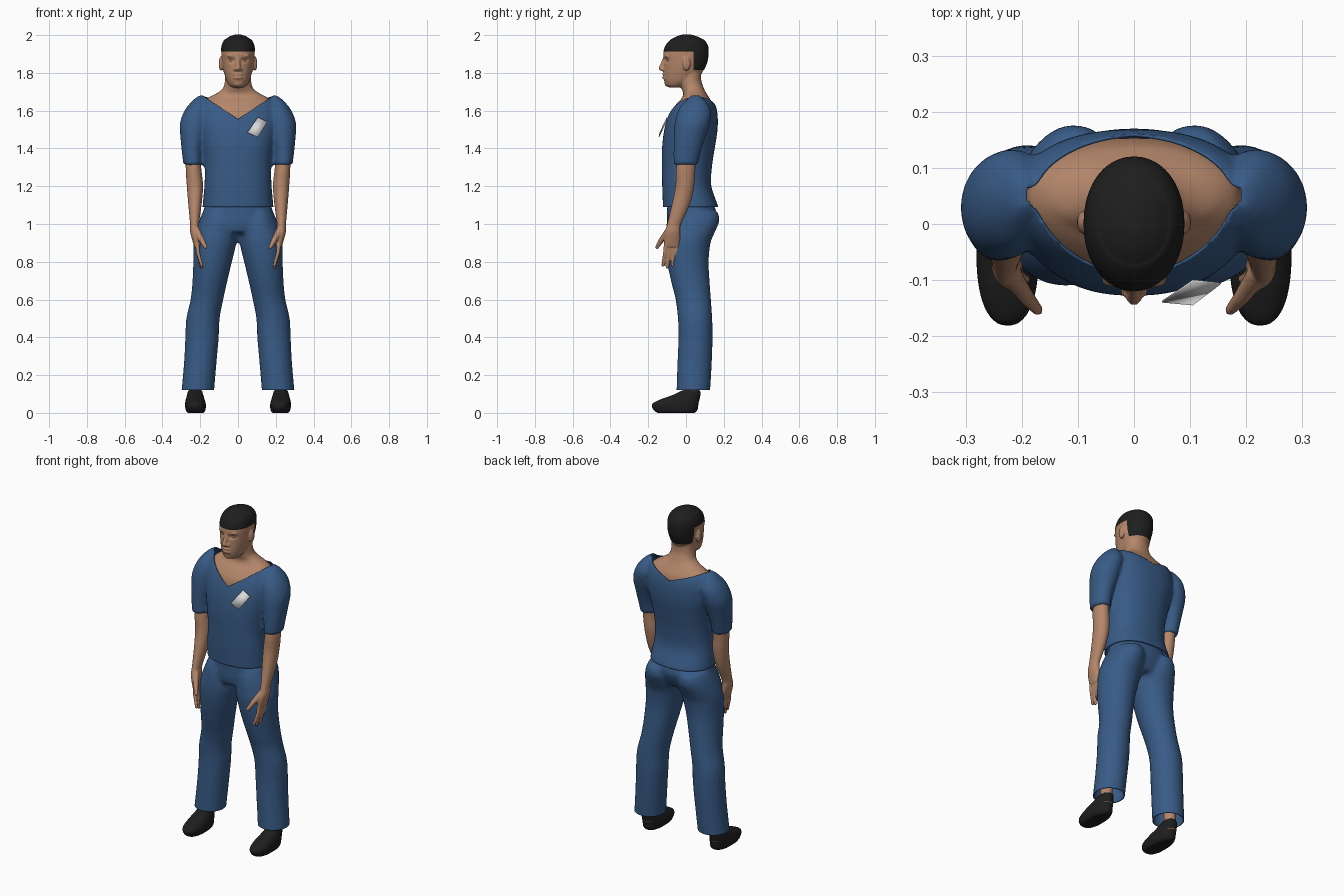
import bpy, bmesh, math
from mathutils import Vector, Matrix

cube = bpy.data.objects.get("Cube")
if cube:
    bpy.data.objects.remove(cube, do_unlink=True)


def material(name, rgb):
    m = bpy.data.materials.new(name)
    m.use_nodes = True
    m.diffuse_color = (*rgb, 1)
    shader = m.node_tree.nodes["Principled BSDF"]
    shader.inputs["Base Color"].default_value = (*rgb, 1)
    shader.inputs["Roughness"].default_value = 0.8
    return m


BLUE = material("blue cloth", (0.04, 0.105, 0.24))
SKIN = material("skin", (0.46, 0.24, 0.145))
BLACK = material("black", (0.013, 0.013, 0.013))
WHITE = material("card white", (0.7, 0.7, 0.7))


def loft(bm, rows, side=1, power=2.0, seg=40, steps=4):
    """Closed loft; each row is z, x min, x max, y front, y back."""
    rows = sorted(rows)
    path = []
    for i in range(len(rows) - 1):
        p = [Vector(rows[min(max(i + k, 0), len(rows) - 1)]) for k in (-1, 0, 1, 2)]
        for s in range(steps):
            t = s / steps
            path.append(p[1] + 0.5 * t * (p[2] - p[0] + t * (2 * p[0] - 5 * p[1] + 4 * p[2] - p[3]
                        + t * (3 * (p[1] - p[2]) + p[3] - p[0]))))
    path.append(Vector(rows[-1]))
    rings = []
    for z, x0, x1, y0, y1 in path:
        ring = []
        for k in range(seg):
            a = math.tau * k / seg
            c, s = (math.copysign(abs(f) ** (2 / power), f) for f in (math.cos(a), math.sin(a)))
            ring.append(bm.verts.new((side * (x0 + x1) / 2 + c * (x1 - x0) / 2,
                                      (y0 + y1) / 2 + s * (y1 - y0) / 2, z)))
        rings.append(ring)
    for a, b in zip(rings, rings[1:]):
        for k in range(seg):
            n = (k + 1) % seg
            bm.faces.new((a[k], a[n], b[n], b[k]))
    bm.faces.new(rings[0][::-1])
    bm.faces.new(rings[-1])


def centred(rows):
    """Rows of z, half width, y front, y back."""
    return [(z, -w, w, f, b) for z, w, f, b in rows]


def ball(bm, centre, radii):
    mat = Matrix.Translation(centre) @ Matrix.Diagonal((*radii, 1))
    bmesh.ops.create_uvsphere(bm, u_segments=14, v_segments=8, radius=1, matrix=mat)


def digit(bm, points, r0, r1, steps=6):
    """Tapered chain of balls along a path."""
    n = (len(points) - 1) * steps
    for i in range(n + 1):
        k = min(i // steps, len(points) - 2)
        c = Vector(points[k]).lerp(Vector(points[k + 1]), i / steps - k)
        ball(bm, c, [r0 + (r1 - r0) * i / n] * 3)


def finish(bm, name, mats, voxel=0, smooth=3):
    bmesh.ops.recalc_face_normals(bm, faces=bm.faces)
    mesh = bpy.data.meshes.new(name)
    bm.to_mesh(mesh)
    bm.free()
    ob = bpy.data.objects.new(name, mesh)
    bpy.context.collection.objects.link(ob)
    if voxel:
        r = ob.modifiers.new("merge", "REMESH")
        r.mode, r.voxel_size = "VOXEL", voxel
        s = ob.modifiers.new("soften", "SMOOTH")
        s.factor, s.iterations = 0.5, smooth
        bpy.context.view_layer.update()
        deps = bpy.context.evaluated_depsgraph_get()
        baked = bpy.data.meshes.new_from_object(ob.evaluated_get(deps))
        ob.modifiers.clear()
        ob.data = baked
        bpy.data.meshes.remove(mesh)
    ob.data.materials.clear()
    for m in mats:
        ob.data.materials.append(m)
    ob.data.polygons.foreach_set("use_smooth", [True] * len(ob.data.polygons))
    return ob


def slice_mesh(bm, co, no):
    bmesh.ops.bisect_plane(bm, geom=bm.verts[:] + bm.edges[:] + bm.faces[:], plane_co=co, plane_no=no)


def trim(ob, planes, doomed):
    """Cut along planes, then delete the faces whose centre meets the rule."""
    bm = bmesh.new()
    bm.from_mesh(ob.data)
    for co, no in planes:
        slice_mesh(bm, co, no)
    bad = [f for f in bm.faces if doomed(f.calc_center_median())]
    bmesh.ops.delete(bm, geom=bad, context="FACES")
    bm.to_mesh(ob.data)
    bm.free()
    shell = ob.modifiers.new("cloth thickness", "SOLIDIFY")
    shell.thickness, shell.offset = 0.005, -1


# Shirt with short sleeves
bm = bmesh.new()
loft(bm, centred([(1.06, .187, -.118, .172), (1.1, .187, -.122, .168), (1.2, .178, -.126, .134),
                  (1.3, .176, -.127, .137), (1.4, .188, -.127, .152), (1.5, .208, -.115, .167),
                  (1.58, .213, -.092, .167), (1.64, .202, -.06, .153), (1.675, .175, -.02, .125),
                  (1.695, .11, 0, .1)]), power=2.3, seg=56)
for s in (1, -1):
    loft(bm, [(1.313, .191, .289, -.066, .062), (1.38, .187, .297, -.066, .078),
              (1.45, .172, .304, -.065, .1), (1.53, .15, .308, -.06, .126), (1.6, .145, .283, -.042, .132),
              (1.65, .165, .244, -.005, .105), (1.68, .18, .207, .025, .075)], s)
shirt = finish(bm, "shirt", [BLUE], .01, 4)
neck_planes = [((0, 0, base), (s * slope, 0, -1)) for s in (1, -1)
               for base, slope in ((1.555, .667), (1.615, .34))]
trim(shirt, neck_planes + [((0, .04, 0), (0, 1, 0)), ((0, 0, 1.09), (0, 0, 1))],
     lambda c: c.z < 1.09 or c.z > (1.555 + .667 * abs(c.x) if c.y < .04 else 1.615 + .34 * abs(c.x)))

# Trousers with open hems
bm = bmesh.new()
loft(bm, centred([(1.13, .165, -.09, .135), (1.09, .178, -.1, .152), (1.05, .19, -.1, .162),
                  (1.0, .205, -.1, .145), (.955, .2, -.09, .12)]))
for s in (1, -1):
    loft(bm, [(1.07, .03, .183, -.08, .165), (1.02, .01, .205, -.1, .178), (.95, .004, .228, -.108, .15),
              (.9, .008, .237, -.11, .13), (.8, .032, .237, -.1, .12), (.7, .056, .241, -.08, .125),
              (.6, .078, .251, -.055, .132), (.5, .097, .274, -.043, .139), (.4, .102, .279, -.04, .141),
              (.25, .115, .287, -.046, .136), (.07, .13, .304, -.052, .125)], s)
trousers = finish(bm, "trousers", [BLUE], .013)
trim(trousers, [((0, 0, .122), (0, 0, 1))], lambda c: c.z < .122)

# Head, neck and upper chest
bm = bmesh.new()
loft(bm, centred([(1.45, .175, -.095, .14), (1.55, .195, -.088, .153), (1.6, .193, -.075, .15),
                  (1.64, .185, -.047, .14), (1.67, .155, -.02, .122), (1.695, .108, -.015, .106),
                  (1.72, .079, -.025, .094), (1.76, .069, -.035, .081), (1.82, .066, -.03, .08)]), power=2.2)
loft(bm, centred([(1.722, .028, -.088, -.035), (1.735, .046, -.106, 0), (1.76, .061, -.116, .05),
                  (1.79, .071, -.119, .078), (1.82, .079, -.118, .096), (1.86, .085, -.118, .112),
                  (1.9, .088, -.12, .118), (1.94, .086, -.109, .116), (1.97, .074, -.086, .098),
                  (1.992, .046, -.053, .062), (2.003, .014, -.02, .025)]), power=2.1)
digit(bm, [(0, -.112, 1.883), (0, -.131, 1.824)], .009, .014)
for s in (1, -1):
    ball(bm, (s * .014, -.121, 1.819), (.01, .011, .009))
    ball(bm, (s * .091, .003, 1.848), (.011, .021, .038))
    ball(bm, (s * .034, -.1, 1.89), (.026, .014, .008))
for z in (1.791, 1.775):
    ball(bm, (0, -.114, z), (.027, .013, .008))
ball(bm, (0, -.094, 1.742), (.027, .02, .016))
head = finish(bm, "head_and_neck", [SKIN, BLACK], .0055, 2)

# Eye sockets, mouth line and cropped hair
bm = bmesh.new()
bm.from_mesh(head.data)
for v in bm.verts:
    if v.co.y < -.06 and v.co.z > 1.7:
        x, z = abs(v.co.x), v.co.z
        v.co.y += .012 * math.exp(-((x - .034) / .018) ** 2 - ((z - 1.868) / .011) ** 2)
        v.co.y += .004 * math.exp(-(x / .026) ** 2 - ((z - 1.783) / .004) ** 2)
for co, no in (((0, 0, 1.912), (0, 0, 1)), ((0, .04, 0), (0, 1, 0)), ((0, 0, 1.815), (0, 0, 1))):
    slice_mesh(bm, co, no)
for f in bm.faces:
    c = f.calc_center_median()
    f.material_index = int(c.z > 1.912 or (c.y > .04 and c.z > 1.815))
bm.normal_update()
for v in [v for v in bm.verts if all(f.material_index for f in v.link_faces) and v.co.z < 1.98]:
    v.co += v.normal * .002
bm.to_mesh(head.data)
bm.free()

bm = bmesh.new()
for s in (1, -1):
    ball(bm, (s * .034, -.088, 1.866), (.016, .014, .01))
finish(bm, "eyelids", [SKIN])

# Arms and hands
bm = bmesh.new()
for s in (1, -1):
    loft(bm, [(1.42, .205, .275, -.03, .06), (1.3, .195, .277, -.052, .05), (1.2, .185, .271, -.056, .043),
              (1.1, .193, .263, -.076, .02), (1.0, .206, .254, -.1, -.026), (.96, .203, .254, -.112, -.03),
              (.92, .199, .244, -.118, -.03), (.88, .2, .232, -.116, -.034)], s, seg=28)
    for y, tip in ((-.105, (.193, -.122, .783)), (-.083, (.194, -.098, .772)),
                   (-.063, (.199, -.07, .782)), (-.044, (.205, -.045, .81))):
        digit(bm, [(s * .217, y, .9), (s * .212, y * 1.06, .85), (s * tip[0], *tip[1:])], .0125, .0095)
    digit(bm, [(s * .22, -.09, .965), (s * .192, -.13, .915), (s * .172, -.153, .878)], .02, .0105)
finish(bm, "arms_and_hands", [SKIN], .0055, 2)

# Ankles and shoes
bm = bmesh.new()
for s in (1, -1):
    loft(bm, [(.06, .19, .262, 0, .07), (.15, .195, .258, .0, .07), (.3, .18, .265, -.01, .09)], s)
finish(bm, "ankles", [SKIN])
bm = bmesh.new()
for s in (1, -1):
    loft(bm, [(-.001, .182, .268, -.15, .045), (.015, .172, .277, -.172, .062), (.045, .17, .281, -.182, .066),
              (.07, .176, .277, -.14, .072), (.095, .184, .27, -.07, .077), (.12, .19, .264, -.02, .078)],
         s, 2.3)
finish(bm, "shoes", [BLACK], .008)

# Name card on the chest
bm = bmesh.new()
corners = ((.105, -.102, 1.565), (.155, -.107, 1.54), (.105, -.145, 1.46), (.05, -.14, 1.485))
bm.faces.new([bm.verts.new(c) for c in reversed(corners)])
card = finish(bm, "chest_card", [WHITE])
card.modifiers.new("card thickness", "SOLIDIFY").thickness = 0.003
